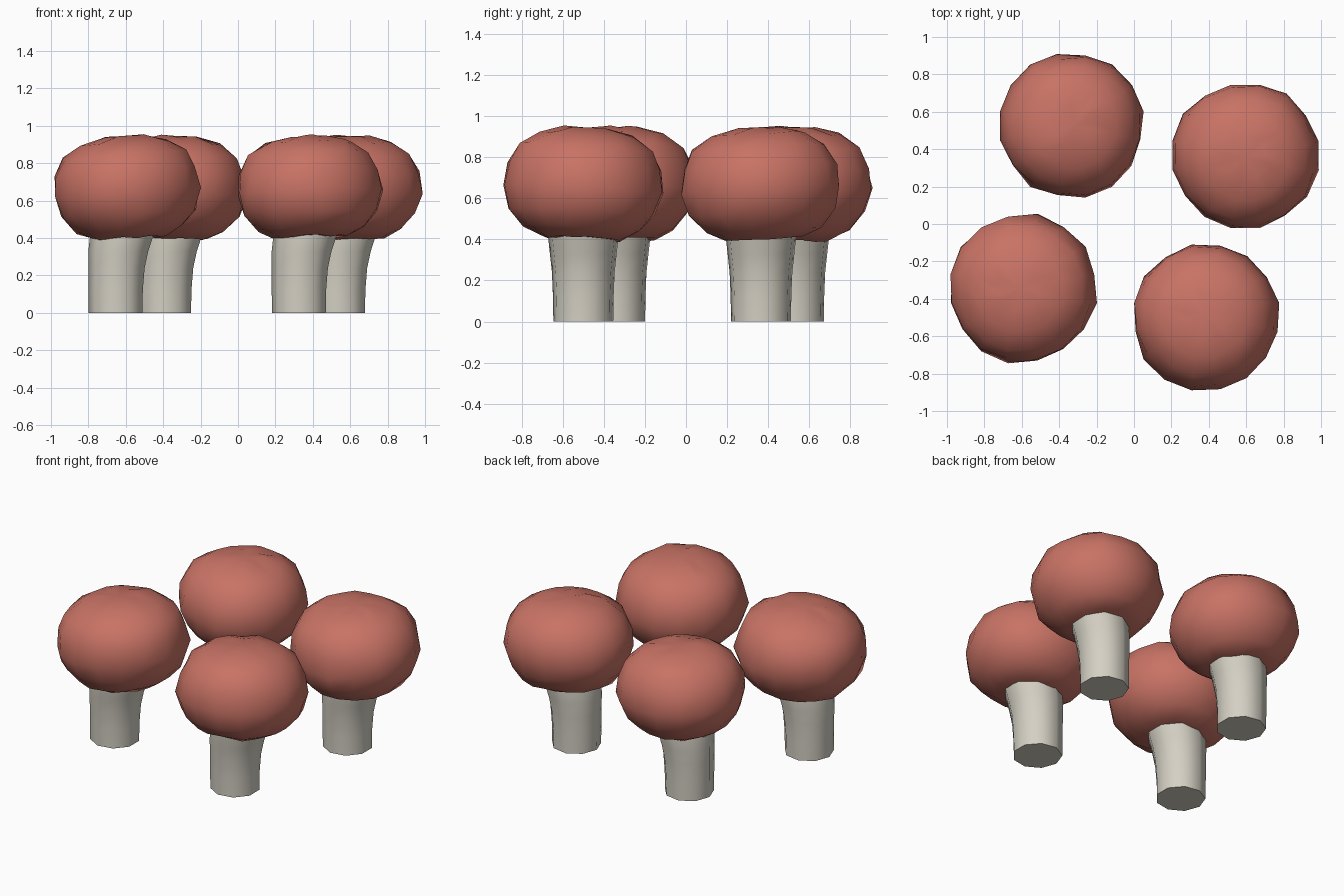
import bpy, bmesh, math, random
from mathutils import Matrix, Vector

random.seed(4)

cube = bpy.data.objects.get("Cube")
if cube:
    bpy.data.objects.remove(cube, do_unlink=True)


def make_material(name, rgb):
    mat = bpy.data.materials.new(name)
    mat.use_nodes = True
    mat.diffuse_color = (*rgb, 1)
    mat.node_tree.nodes["Principled BSDF"].inputs["Base Color"].default_value = (*rgb, 1)
    return mat


CAP_RED = make_material("cap red", (0.58, 0.17, 0.13))
STEM_CREAM = make_material("stem cream", (0.66, 0.63, 0.55))


def loft(name, rings, mat, top=None, bottom=None):
    """Skin a stack of point rings; close each end with a tip point or a flat face."""
    bm = bmesh.new()
    loops = [[bm.verts.new(p) for p in ring] for ring in rings]
    n = len(loops[0])
    for low, high in zip(loops, loops[1:]):
        for i in range(n):
            j = (i + 1) % n
            bm.faces.new((low[i], low[j], high[j], high[i]))
    for loop, tip in ((loops[0][::-1], bottom), (loops[-1], top)):
        if tip is None:
            bm.faces.new(loop)
        else:
            centre = bm.verts.new(tip)
            for i in range(n):
                bm.faces.new((loop[i], loop[(i + 1) % n], centre))
    mesh = bpy.data.meshes.new(name)
    bm.to_mesh(mesh)
    bm.free()
    mesh.materials.append(mat)
    obj = bpy.data.objects.new(name, mesh)
    bpy.context.collection.objects.link(obj)
    bpy.ops.object.select_all(action='DESELECT')
    obj.select_set(True)
    bpy.context.view_layer.objects.active = obj
    bpy.ops.object.shade_smooth_by_angle(angle=math.radians(60))
    return obj


def ring(radius, z, sides, cx=0, wobble=0):
    points = []
    for i in range(sides):
        a = math.tau * (i + 0.5) / sides
        r = radius * (1 + random.uniform(-wobble, wobble))
        dz = random.uniform(-wobble, wobble) * 0.3
        points.append(Vector((cx + r * math.cos(a), r * math.sin(a), z + dz)))
    return points


# Cap outline from the underside to the crown: radius, height about the middle
CAP_PROFILE = [(0.19, -0.26), (0.28, -0.215), (0.355, -0.13), (0.39, -0.02),
               (0.375, 0.09), (0.325, 0.185), (0.23, 0.25), (0.11, 0.28)]
# Stem outline: height, radius, sideways lean
STEM_PROFILE = [(0, 0.148, 0), (0.12, 0.15, 0), (0.24, 0.155, 0.005),
                (0.33, 0.165, 0.015), (0.42, 0.175, 0.035), (0.5, 0.175, 0.055)]


def mushroom(label, x, y, size, tilt_x, tilt_y, tip=None):
    rings = [ring(r, z, 16, wobble=0.025) for r, z in CAP_PROFILE]
    cap = loft(label + " cap", rings, CAP_RED, (0, 0, 0.283), (0, 0, -0.25))
    tilt = Matrix.Rotation(math.radians(tilt_x), 4, 'X') @ Matrix.Rotation(math.radians(tilt_y), 4, 'Y')
    cap.data.transform(tilt @ Matrix.Diagonal((size, size, 1, 1)))
    cap.location = (x, y, 0.662)

    rings = [ring(r, z, 9, lean) for z, r, lean in STEM_PROFILE]
    stem = loft(label + " stem", rings, STEM_CREAM)
    stem.location = (x - 0.055, y, 0)


mushroom("front right", -0.595, -0.345, 1.02, 0, -4)
mushroom("front left", 0.385, -0.5, 1.01, -3, -2)
mushroom("back right", -0.335, 0.525, 0.99, 0, 3)
mushroom("back left", 0.595, 0.365, 1.01, 3, 0)
